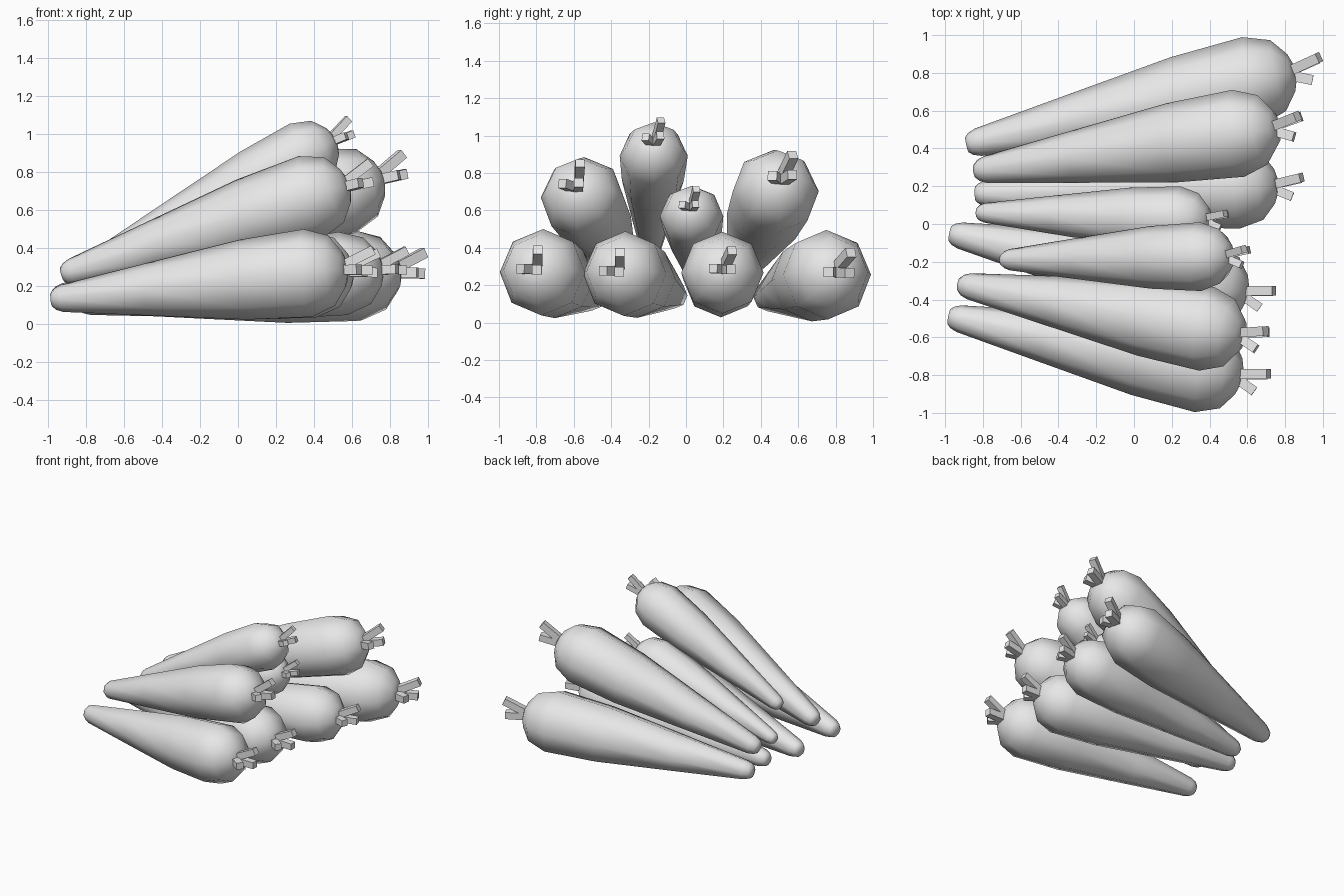
import bpy, bmesh, math
from mathutils import Vector

cube = bpy.data.objects.get("Cube")
if cube:
    bpy.data.objects.remove(cube, do_unlink=True)

grey = bpy.data.materials.new("light_grey")
grey.use_nodes = True
grey.diffuse_color = (0.8, 0.8, 0.8, 1)
grey.node_tree.nodes["Principled BSDF"].inputs["Base Color"].default_value = (0.8, 0.8, 0.8, 1)

SIDES = 8
# Root profile: fraction of the length from the tip, fraction of the full radius
PROFILE = [(0, .17), (.012, .25), (.035, .31), (.33, .6), (.65, .91),
           (.87, 1), (.95, .8), (.99, .42), (1, .2)]
# Leaf stubs: end point along the axis, sideways and up; start is just inside the crown
STUBS = [(.145, .045, .085), (.08, -.06, -.01), (.13, .04, -.02)]


def finish(bm, name, smooth):
    bmesh.ops.recalc_face_normals(bm, faces=bm.faces)
    for face in bm.faces:
        face.smooth = smooth
    mesh = bpy.data.meshes.new(name)
    bm.to_mesh(mesh)
    bm.free()
    mesh.materials.append(grey)
    obj = bpy.data.objects.new(name, mesh)
    bpy.context.collection.objects.link(obj)
    return obj


def frame(axis):
    side = Vector((0, 0, 1)).cross(axis).normalized()
    return side, axis.cross(side)


def loft(bm, rings):
    """Skin a list of point rings and close both ends."""
    loops = [[bm.verts.new(p) for p in ring] for ring in rings]
    n = len(loops[0])
    for a, b in zip(loops, loops[1:]):
        for i in range(n):
            j = (i + 1) % n
            bm.faces.new((a[i], a[j], b[j], b[i]))
    bm.faces.new(loops[0][::-1])
    bm.faces.new(loops[-1])


def ring(center, side, up, radius, count, turn=0.0):
    angles = [turn + math.tau * i / count for i in range(count)]
    return [center + radius * (math.cos(a) * side + math.sin(a) * up) for a in angles]


def carrot(name, tip, head, radius):
    tip, head = Vector(tip), Vector(head)
    axis = (head - tip).normalized()
    side, up = frame(axis)

    # Tapered root
    bm = bmesh.new()
    loft(bm, [ring(tip.lerp(head, t), side, up, r * radius, SIDES) for t, r in PROFILE])
    finish(bm, name + "_root", True)

    # Cut leaf stubs on the crown
    bm = bmesh.new()
    size = radius / .23
    for along, out, rise in STUBS:
        start = head - axis * .03 + size * (side * out + up * rise) * .2
        end = head + size * (axis * along + side * out + up * rise)
        s, u = frame((end - start).normalized())
        loft(bm, [ring(p, s, u, .036 * size, 4, math.pi / 4) for p in (start, end)])
    finish(bm, name + "_stubs", False)


# Bottom layer
carrot("bottom_front_carrot", (-.98, -.49, .13), (.57, -.81, .29), .232)
carrot("bottom_front_middle_carrot", (-.975, -.05, .14), (.6, -.37, .28), .227)
carrot("bottom_back_middle_carrot", (-.84, .16, .11), (.76, .2, .29), .22)
carrot("bottom_back_carrot", (-.885, .42, .13), (.85, .805, .275), .24)
# Upper layers
carrot("upper_front_carrot", (-.925, -.32, .26), (.58, -.59, .73), .225)
carrot("top_carrot", (-.7, -.19, .37), (.51, -.17, .97), .182)
carrot("small_middle_carrot", (-.83, .06, .23), (.4, .025, .62), .17)
carrot("upper_back_carrot", (-.84, .28, .25), (.76, .51, .77), .232)
